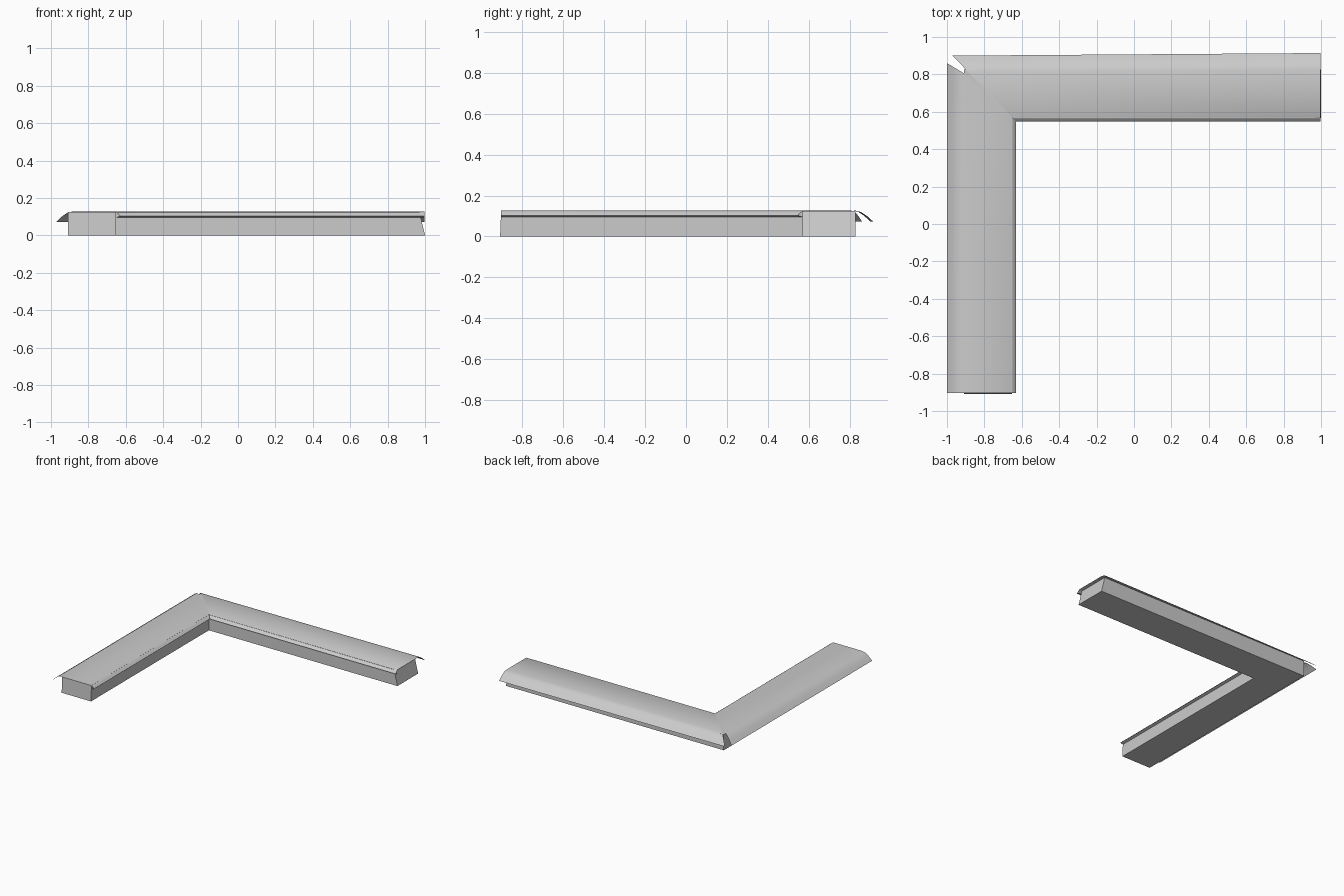
import bpy, bmesh

old = bpy.data.objects.get("Cube")
if old:
    bpy.data.objects.remove(old)

grey = bpy.data.materials.new("light_grey")
grey.use_nodes = True
colour = (0.6, 0.6, 0.6, 1)
grey.diffuse_color = colour
grey.node_tree.nodes["Principled BSDF"].inputs["Base Color"].default_value = colour


def loft(name, start, end, closed):
    """Bridge two matching cross-sections, capping the ends if closed."""
    bm = bmesh.new()
    a = [bm.verts.new(p) for p in start]
    b = [bm.verts.new(p) for p in end]
    n = len(a)
    for i in range(n if closed else n - 1):
        j = (i + 1) % n
        bm.faces.new((a[i], a[j], b[j], b[i]))
    if closed:
        bm.faces.new(a)
        bm.faces.new(b)
    bmesh.ops.recalc_face_normals(bm, faces=bm.faces)
    if not closed and max(bm.faces, key=lambda f: f.calc_area()).normal.z < 0:
        bmesh.ops.reverse_faces(bm, faces=bm.faces)
    mesh = bpy.data.meshes.new(name)
    bm.to_mesh(mesh)
    bm.free()
    mesh.materials.append(grey)
    obj = bpy.data.objects.new(name, mesh)
    bpy.context.collection.objects.link(obj)
    return obj


def smooth(obj):
    bpy.ops.object.select_all(action="DESELECT")
    obj.select_set(True)
    bpy.context.view_layer.objects.active = obj
    bpy.ops.object.shade_smooth_by_angle(angle=1.0)


# Wall bodies: two boxes mitred at the corner, with slightly sloped free ends
TOP = 0.124
box = [(0, 0), (1, 0), (1, TOP), (0, TOP)]


def corner(t, z):
    return (-0.91 + 0.257 * t, 0.827 - 0.259 * t, z)


mitre = [corner(t, z) for t, z in box]
loft("side_wall", mitre,
     [(x, -0.908 + 0.04 * z, z) for x, y, z in mitre], True)
loft("back_wall", mitre,
     [(1.0 - 0.24 * z, y, z) for x, y, z in mitre], True)

# Coping profile: distance from the outer edge and height, with a small inner lip
coping = [(0, 0.073), (0.03, 0.1), (0.06, 0.12), (0.09, 0.127),
          (0.342, 0.127), (0.355, 0.118), (0.37, 0.103), (0.348, 0.096)]

# Side coping: its mitred end bends where the overhang starts
side_end = []
for d, z in coping:
    y = 0.86 - 0.6 * d if d < 0.09 else 0.806 - 0.925 * (d - 0.09)
    side_end.append((-1 + d, y, z))
smooth(loft("side_coping", side_end,
            [(x, -0.903, z) for x, y, z in side_end], False))

# Back coping: widens slightly toward its free end
back_start = [(-0.97 + 0.92 * d, 0.9 - 0.954 * d, z) for d, z in coping]
back_end = [(0.998, 0.914 - 0.992 * d, z) for d, z in coping]
smooth(loft("back_coping", back_start, back_end, False))
